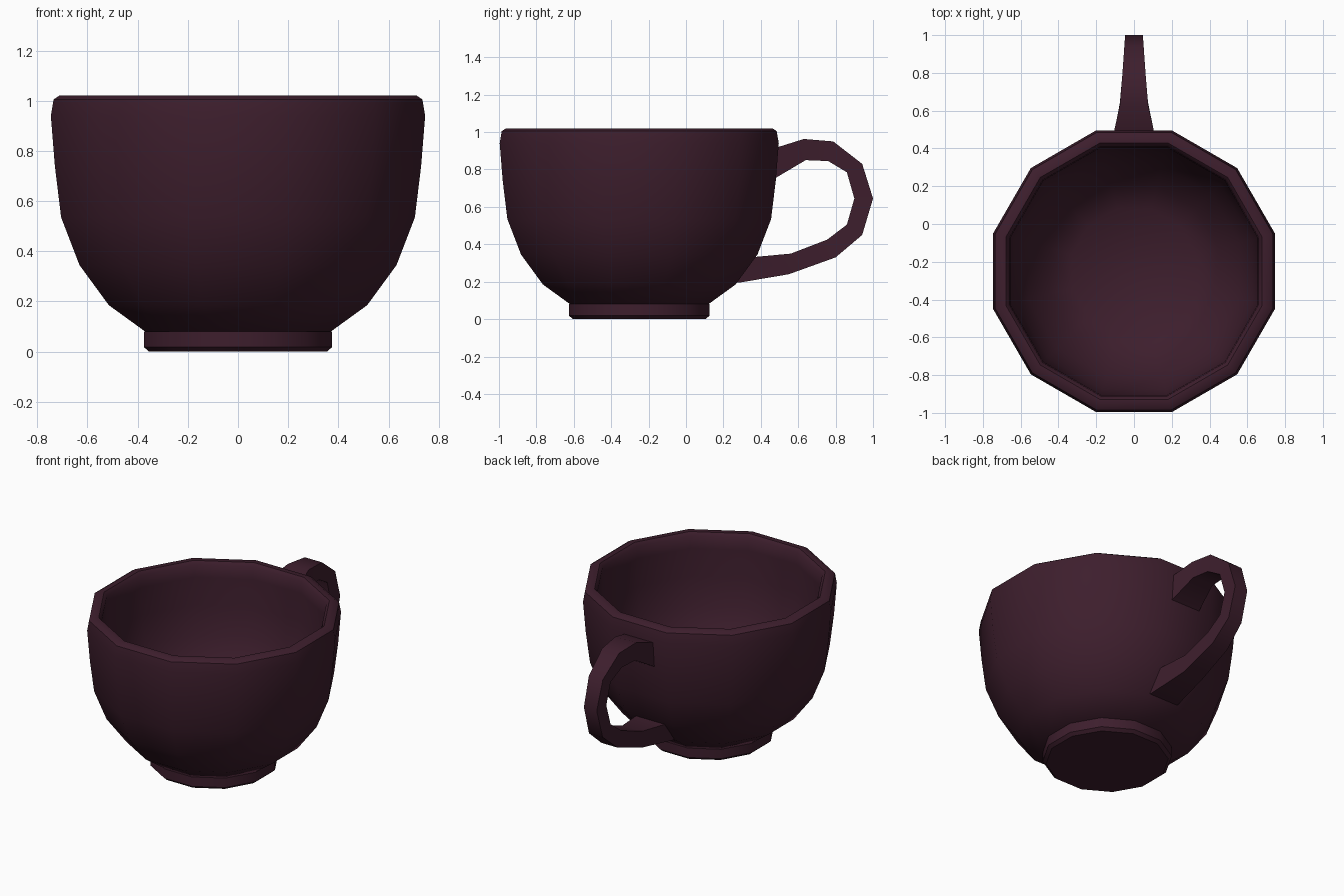
import bpy, bmesh, math

if "Cube" in bpy.data.objects:
    bpy.data.objects.remove(bpy.data.objects["Cube"])

SIDES = 12
CENTRE_Y = -0.25
FLAT = math.cos(math.pi / SIDES)   # profiles are measured across the flats

plum = bpy.data.materials.new("plum_glaze")
plum.diffuse_color = (0.047, 0.013, 0.026, 1)
plum.use_nodes = True
plum.node_tree.nodes["Principled BSDF"].inputs["Base Color"].default_value = plum.diffuse_color


def finish(name, bm, angle):
    bmesh.ops.recalc_face_normals(bm, faces=bm.faces)
    mesh = bpy.data.meshes.new(name)
    bm.to_mesh(mesh)
    bm.free()
    mesh.materials.append(plum)
    obj = bpy.data.objects.new(name, mesh)
    bpy.context.collection.objects.link(obj)
    bpy.ops.object.select_all(action='DESELECT')
    obj.select_set(True)
    bpy.context.view_layer.objects.active = obj
    bpy.ops.object.shade_smooth_by_angle(angle=math.radians(angle))
    return obj


def loft(bm, rings):
    """Skin a list of equal-length point rings and cap both ends."""
    loops = [[bm.verts.new(p) for p in ring] for ring in rings]
    for a, b in zip(loops, loops[1:]):
        for i in range(len(a)):
            j = (i + 1) % len(a)
            bm.faces.new((a[i], a[j], b[j], b[i]))
    bm.faces.new(loops[0])
    bm.faces.new(loops[-1])


def lathe(name, profile, angle):
    rings = []
    for r, z in profile:
        ring = []
        for k in range(SIDES):
            a = (k + 0.5) * 2 * math.pi / SIDES
            ring.append((r / FLAT * math.cos(a), CENTRE_Y + r / FLAT * math.sin(a), z))
        rings.append(ring)
    bm = bmesh.new()
    loft(bm, rings)
    return finish(name, bm, angle)


# Foot ring
lathe("foot", [(0.355, 0), (0.375, 0.018), (0.375, 0.08)], 40)

# Bowl: outer wall, rounded rim, then the inside down to the floor
lathe("bowl", [(0.37, 0.08), (0.515, 0.185), (0.632, 0.345), (0.705, 0.535),
               (0.73, 0.74), (0.746, 0.94), (0.735, 1.005), (0.712, 1.02),
               (0.678, 1.02), (0.66, 1.0), (0.655, 0.92), (0.65, 0.74), (0.625, 0.55),
               (0.56, 0.385), (0.45, 0.24), (0.33, 0.15)], 40)

# Handle: (outer y, outer z, inner y, inner z, half width) along its path
path = [(0.465, 0.91, 0.455, 0.74, 0.11), (0.493, 0.92, 0.483, 0.757, 0.105),
        (0.63, 0.963, 0.64, 0.85, 0.075), (0.787, 0.95, 0.76, 0.845, 0.062),
        (0.942, 0.83, 0.86, 0.785, 0.051), (1.0, 0.645, 0.9, 0.645, 0.047),
        (0.942, 0.45, 0.86, 0.505, 0.05), (0.80, 0.33, 0.755, 0.425, 0.058),
        (0.55, 0.24, 0.56, 0.35, 0.072), (0.285, 0.195, 0.375, 0.333, 0.105),
        (0.255, 0.2, 0.34, 0.335, 0.108)]
bm = bmesh.new()
loft(bm, [[(-w, oy, oz), (w, oy, oz), (w, iy, iz), (-w, iy, iz)]
          for oy, oz, iy, iz, w in path])
finish("handle", bm, 40)
